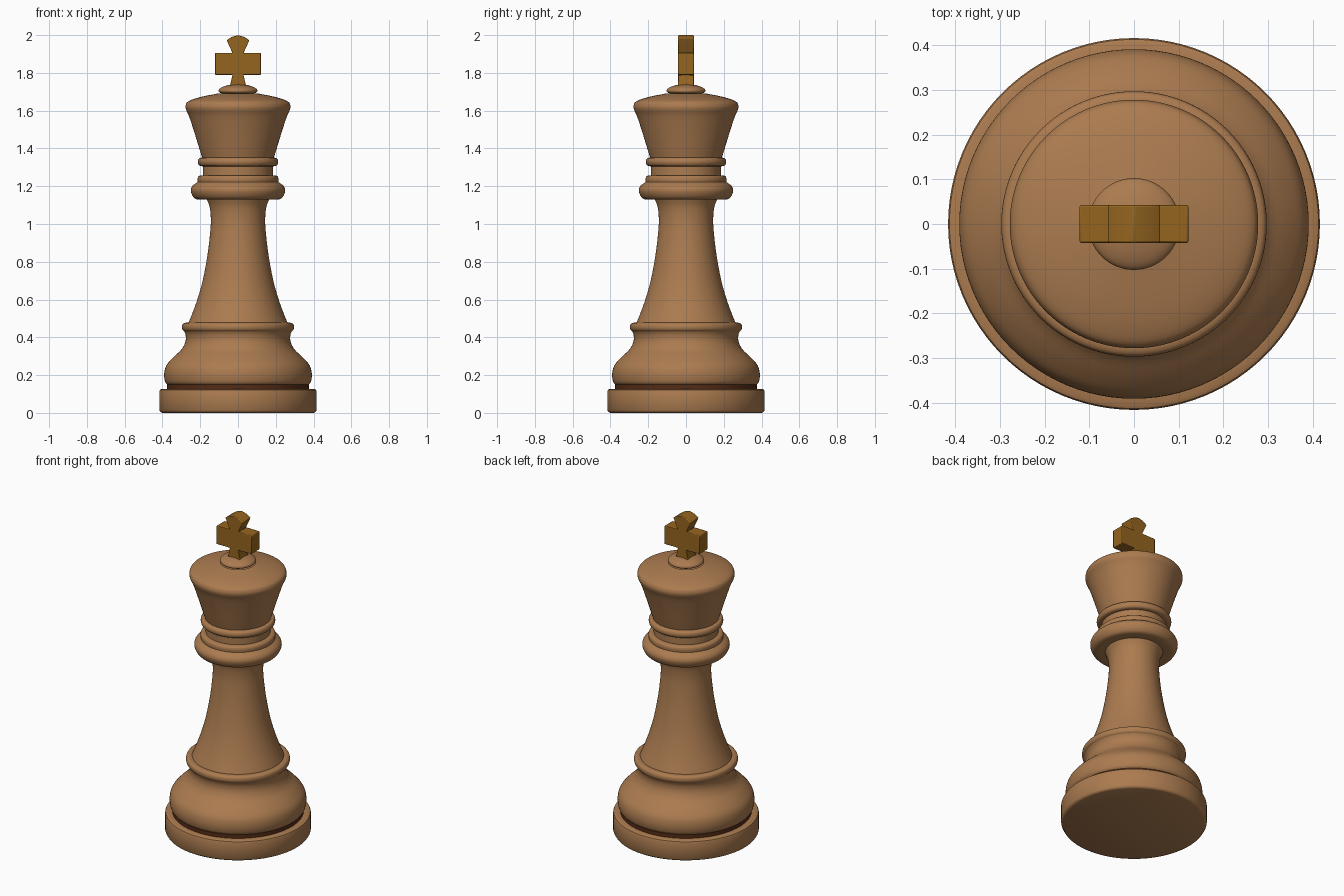
import bpy, bmesh, math
from mathutils import Vector

cube = bpy.data.objects.get("Cube")
if cube:
    bpy.data.objects.remove(cube, do_unlink=True)

SIDES = 96


def material(name, rgb):
    m = bpy.data.materials.new(name)
    m.use_nodes = True
    colour = (*rgb, 1)
    m.diffuse_color = colour
    m.node_tree.nodes["Principled BSDF"].inputs["Base Color"].default_value = colour
    return m


wood = material("warm wood", (0.41, 0.2, 0.08))
brass = material("dark gold", (0.30, 0.13, 0.014))
groove = material("dark brown groove", (0.09, 0.025, 0.008))


def finish(name, bm, mat, angle=40):
    mesh = bpy.data.meshes.new(name)
    bm.to_mesh(mesh)
    bm.free()
    mesh.materials.append(mat)
    ob = bpy.data.objects.new(name, mesh)
    bpy.context.collection.objects.link(ob)
    bpy.ops.object.select_all(action='DESELECT')
    ob.select_set(True)
    bpy.context.view_layer.objects.active = ob
    bpy.ops.object.shade_smooth_by_angle(angle=math.radians(angle))
    return ob


def smooth_path(points, steps=4):
    """Catmull-Rom curve through the (radius, height) points."""
    p = [Vector(q) for q in points]
    p = [p[0]] + p + [p[-1]]
    out = []
    for a, b, c, d in zip(p, p[1:], p[2:], p[3:]):
        for k in range(steps):
            t = k / steps
            out.append(0.5 * (2 * b + (c - a) * t + (2 * a - 5 * b + 4 * c - d) * t * t
                              + (3 * b - a - 3 * c + d) * t ** 3))
    return out + [p[-1]]


def lathe(name, points, mat=wood, curved=True):
    """Turn a bottom-to-top profile around the z axis."""
    path = smooth_path(points) if curved else points
    bm = bmesh.new()
    rings = []
    for r, z in path:
        if r < 1e-4:
            rings.append([bm.verts.new((0, 0, z))] * SIDES)
        else:
            turn = [math.tau * i / SIDES for i in range(SIDES)]
            rings.append([bm.verts.new((r * math.cos(a), r * math.sin(a), z)) for a in turn])
    for low, high in zip(rings, rings[1:]):
        for i in range(SIDES):
            j = (i + 1) % SIDES
            corners = dict.fromkeys((low[i], low[j], high[j], high[i]))
            bm.faces.new(list(corners))
    return finish(name, bm, mat)


# Foot and the groove above it
lathe("base_disc", [(0, 0), (0.4, 0), (0.41, 0.004), (0.416, 0.014), (0.416, 0.115),
                    (0.413, 0.122), (0.405, 0.126), (0.375, 0.126)], curved=False)
lathe("base_groove", [(0.375, 0.126), (0.375, 0.152)], groove, curved=False)

# Swelling lower body up to its rim
lathe("lower_body", [(0.375, 0.15), (0.386, 0.165), (0.391, 0.205), (0.38, 0.25), (0.345, 0.292),
                     (0.3, 0.335), (0.279, 0.375), (0.277, 0.41), (0.285, 0.432)])
lathe("lower_rim", [(0.285, 0.432), (0.294, 0.441), (0.297, 0.455), (0.293, 0.47),
                    (0.28, 0.477), (0.262, 0.477)])

# Tapering stem
lathe("stem", [(0.262, 0.477), (0.222, 0.58), (0.187, 0.7), (0.161, 0.84), (0.147, 0.96),
               (0.144, 1.03), (0.15, 1.09), (0.165, 1.13)])

# Collar with two steps, neck and upper ring
lathe("collar", [(0.165, 1.13), (0.215, 1.13), (0.238, 1.145), (0.25, 1.177), (0.24, 1.203),
                 (0.213, 1.222)])
lathe("collar_step", [(0.213, 1.222), (0.214, 1.24), (0.207, 1.254), (0.185, 1.258)])
lathe("neck", [(0.185, 1.258), (0.185, 1.305)], curved=False)
lathe("neck_ring", [(0.185, 1.305), (0.205, 1.31), (0.213, 1.328), (0.207, 1.346), (0.19, 1.352)])

# Flared crown with a rounded shoulder and a small knob
lathe("crown", [(0.19, 1.352), (0.205, 1.4), (0.231, 1.485), (0.259, 1.57), (0.275, 1.605),
                (0.277, 1.628), (0.262, 1.65), (0.2, 1.672), (0.1, 1.692)])
lathe("crown_knob", [(0.08, 1.69), (0.1, 1.698), (0.1, 1.713), (0.078, 1.727), (0.04, 1.738),
                     (0, 1.742)])

# Cross: half outline, mirrored and extruded in depth
half = [(0.046, 1.715), (0.029, 1.79), (0.122, 1.79), (0.122, 1.905), (0.029, 1.905),
        (0.06, 1.973), (0.034, 1.99)]
outline = half + [(0, 2.0)] + [(-x, z) for x, z in reversed(half)]
bm = bmesh.new()
front = bm.faces.new([bm.verts.new((x, -0.042, z)) for x, z in outline])
side = bmesh.ops.extrude_face_region(bm, geom=[front])
bmesh.ops.translate(bm, verts=[g for g in side["geom"] if isinstance(g, bmesh.types.BMVert)],
                    vec=(0, 0.084, 0))
bmesh.ops.recalc_face_normals(bm, faces=bm.faces)
cross = finish("cross", bm, brass, 30)
bevel = cross.modifiers.new("soft edges", 'BEVEL')
bevel.width = 0.004
bevel.segments = 2
